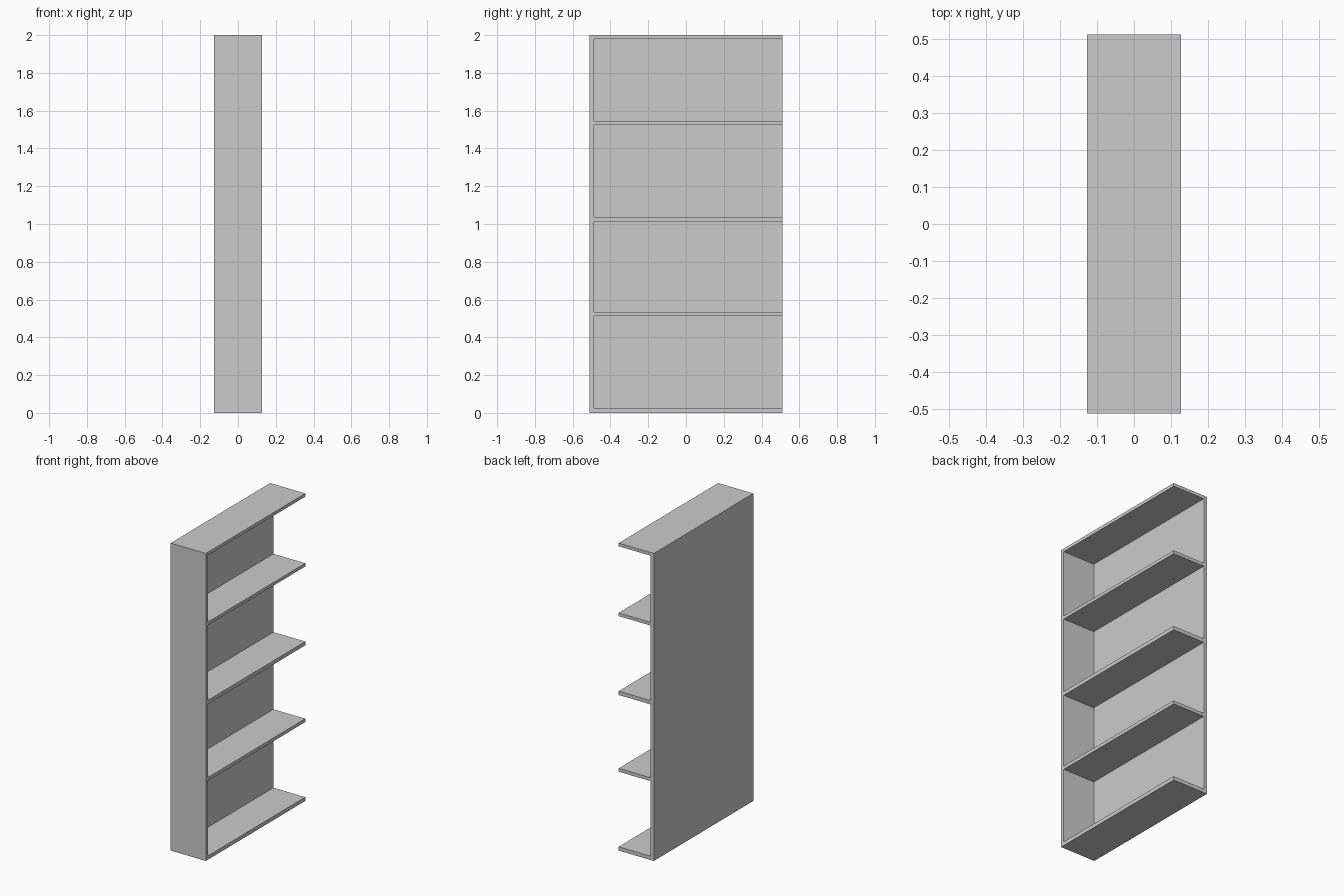
import bpy

if "Cube" in bpy.data.objects:
    bpy.data.objects.remove(bpy.data.objects["Cube"])

W, D, H = 0.253, 1.022, 2.0   # depth in x, length in y, height
T = 0.024                     # panel thickness
X0, Y0 = -W / 2 + T, -D / 2 + T   # inner faces of back panel and end panel


def box(name, lo, hi):
    x0, y0, z0 = lo
    x1, y1, z1 = hi
    verts = [(x, y, z) for z in (z0, z1)
             for x, y in ((x0, y0), (x1, y0), (x1, y1), (x0, y1))]
    faces = [(3, 2, 1, 0), (4, 5, 6, 7), (0, 1, 5, 4),
             (1, 2, 6, 5), (2, 3, 7, 6), (3, 0, 4, 7)]
    mesh = bpy.data.meshes.new(name)
    mesh.from_pydata(verts, [], faces)
    obj = bpy.data.objects.new(name, mesh)
    bpy.context.collection.objects.link(obj)
    return obj


# Solid carcass, open on the +x side and the +y end once the bays are cut
shelf_unit = box("shelf_unit", (-W / 2, -D / 2, 0), (W / 2, D / 2, H))

# Bays between the boards: (bottom, top) heights
bays = [(0.025, 0.513), (0.535, 1.012), (1.037, 1.525), (1.546, 1.979)]
for i, (z0, z1) in enumerate(bays):
    cutter = box(f"bay_cutter_{i + 1}", (X0, Y0, z0), (W, D, z1))
    cutter.hide_render = True
    cutter.display_type = 'WIRE'
    cut = shelf_unit.modifiers.new(f"bay_{i + 1}", 'BOOLEAN')
    cut.operation = 'DIFFERENCE'
    cut.solver = 'EXACT'
    cut.object = cutter
